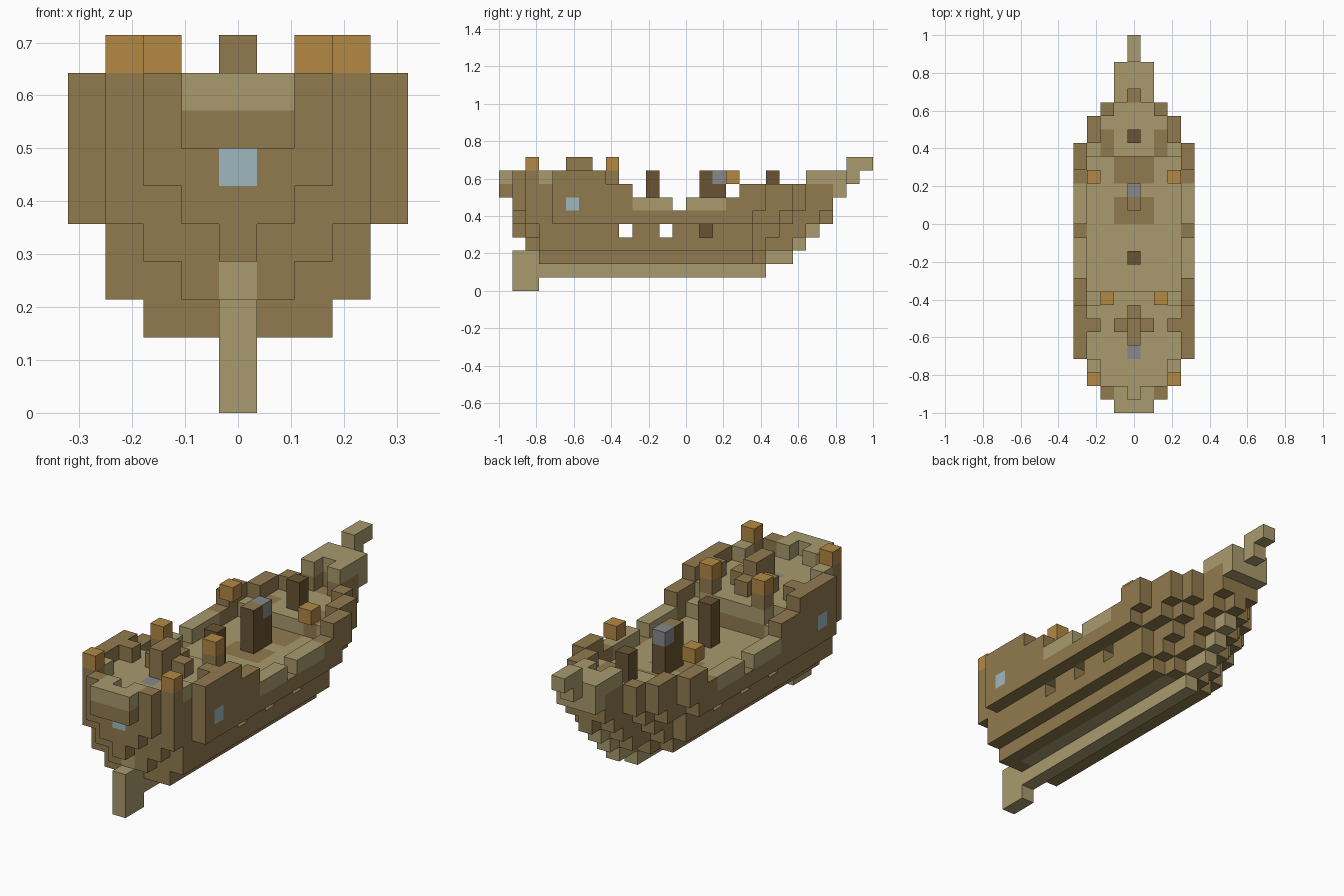
import bpy, bmesh
from mathutils import Vector

cube = bpy.data.objects.get("Cube")
if cube:
    bpy.data.objects.remove(cube, do_unlink=True)

UNIT = 1 / 14
COLOURS = {
    "pale_wood": "a99b6d", "brown_wood": "917a4e", "dark_wood": "685433",
    "lantern_orange": "b28844", "metal_grey": "87898a", "window_blue": "9fb8bf",
}


def linear(code):
    values = [int(code[i:i + 2], 16) / 255 for i in (0, 2, 4)]
    return [((v + 0.055) / 1.055) ** 2.4 for v in values] + [1]


materials = {}
for name, code in COLOURS.items():
    mat = bpy.data.materials.new(name)
    mat.use_nodes = True
    mat.diffuse_color = linear(code)
    mat.node_tree.nodes["Principled BSDF"].inputs["Base Color"].default_value = linear(code)
    materials[name] = mat
PALE, BROWN, DARK, ORANGE, GREY, BLUE = COLOURS

# block position -> (part, colour); later fills replace earlier ones
blocks = {}


def fill(part, colour, xs, ys, zs):
    """Fill inclusive ranges, mirrored left to right; no part carves."""
    for x in range(xs[0], xs[1] + 1):
        for y in range(ys[0], ys[1] + 1):
            for z in range(zs[0], zs[1] + 1):
                for cell in ((x, y, z), (-x, y, z)):
                    if part:
                        blocks[cell] = (part, colour)
                    else:
                        blocks.pop(cell, None)


def one(part, colour, x, y, z):
    fill(part, colour, (x, x), (y, y), (z, z))


# Hull: for each level, the stern and bow end of each column from the middle out
HULL = {
    2: [(3, 19), (3, 19), (3, 18)],
    3: [(2, 21), (2, 21), (3, 19), (3, 18)],
    4: [(1, 22), (2, 22), (2, 20), (3, 18)],
    5: [(1, 24), (1, 23), (2, 21), (2, 20), (4, 18)],
}
for z, columns in HULL.items():
    for x, span in enumerate(columns):
        fill("hull", BROWN, (x, x), span, (z, z))
fill("hull", PALE, (1, 1), (4, 18), (2, 2))

# Keel, rudder and stem
fill("keel", PALE, (0, 0), (1, 19), (1, 1))
fill("rudder", PALE, (0, 0), (1, 2), (0, 2))
one("rudder", PALE, 0, 2, 3)
for z, end in ((2, 21), (3, 22), (4, 23)):
    fill("stem", PALE, (0, 0), (20, end), (z, z))

# Main deck with hatches
fill("main_deck", PALE, (0, 3), (9, 18), (5, 5))
fill("hatches", BROWN, (0, 1), (14, 15), (5, 5))
fill("hatches", BROWN, (0, 1), (17, 18), (5, 5))

# Oar ports
for y in (9, 12, 15):
    fill(None, None, (0, 3), (y, y), (4, 4))

# Aft cabin and aft deck
fill("aft_cabin", BROWN, (0, 2), (1, 8), (6, 7))
fill("aft_cabin", BROWN, (3, 3), (2, 7), (6, 7))
fill("aft_cabin", BROWN, (4, 4), (4, 9), (6, 7))
fill("aft_cabin", BROWN, (4, 4), (4, 7), (8, 8))
fill("aft_deck", PALE, (0, 2), (2, 8), (7, 7))
fill("aft_deck", PALE, (3, 3), (4, 7), (7, 7))
fill("aft_deck", PALE, (0, 1), (1, 1), (7, 7))
one("aft_steps", PALE, 3, 8, 6)
one("deck_plate", GREY, 0, 4, 7)

# Stern balcony and aft rails
fill("stern_balcony", BROWN, (0, 1), (0, 0), (7, 7))
fill("stern_rail", PALE, (0, 1), (0, 0), (8, 8))
one("stern_rail", PALE, 1, 1, 8)
one("stern_rail", BROWN, 2, 1, 8)
one("stern_rail", BROWN, 3, 2, 8)
one("stern_rail", PALE, 3, 3, 8)
one("aft_blocks", BROWN, 3, 6, 8)

# Windows
one("stern_window", BLUE, 0, 1, 6)
one("side_windows", BLUE, 4, 5, 6)

# Helm
fill("helm", BROWN, (0, 0), (5, 7), (8, 8))
one("helm", BROWN, 1, 6, 8)
fill("helm", BROWN, (0, 0), (5, 6), (9, 9))

# Waist rails
fill("waist_rail", PALE, (4, 4), (10, 12), (6, 6))
fill("waist_rail", PALE, (4, 4), (14, 16), (6, 6))

# Foredeck and bow walls
for x, (start, end) in enumerate([(23, 24), (23, 24), (22, 22), (20, 21), (18, 19)]):
    fill("bow_wall", BROWN, (x, x), (start, end), (6, 7))
one("bow_wall", BROWN, 4, 17, 6)
one(None, None, 0, 23, 7)
for x, end in enumerate((22, 22, 21, 19)):
    fill("foredeck", PALE, (x, x), (19, end), (6, 6))
fill("foredeck", BROWN, (2, 2), (19, 20), (6, 6))

# Bow head and bowsprit
fill("bow_head", PALE, (0, 1), (25, 25), (7, 8))
fill("bow_head", PALE, (1, 1), (23, 24), (8, 8))
one("bow_head", PALE, 0, 24, 8)
one("bowsprit", PALE, 0, 26, 8)
fill("bowsprit", PALE, (0, 0), (26, 27), (9, 9))

# Masts
fill("aft_mast", DARK, (0, 0), (11, 11), (6, 8))
fill("main_mast", DARK, (0, 0), (15, 16), (6, 8))
one("main_mast", DARK, 0, 15, 4)
one("main_mast_cap", GREY, 0, 16, 8)
fill("fore_mast", DARK, (0, 0), (20, 20), (7, 8))

# Lanterns
one("aft_lantern_posts", BROWN, 2, 8, 8)
one("stern_lanterns", ORANGE, 3, 2, 9)
one("aft_lanterns", ORANGE, 2, 8, 9)
one("fore_lanterns", ORANGE, 3, 17, 8)


def build(part):
    """Make one object from the outer faces of a part's blocks."""
    bm = bmesh.new()
    mesh = bpy.data.meshes.new(part)
    own = {c: v[1] for c, v in blocks.items() if v[0] == part}
    names = sorted(set(own.values()))
    for name in names:
        mesh.materials.append(materials[name])
    corners = {}

    def vert(p):
        key = tuple(round(v * 2) for v in p)
        if key not in corners:
            corners[key] = bm.verts.new(p * UNIT)
        return corners[key]

    for cell, colour in own.items():
        centre = Vector((cell[0], cell[1] - 13.5, cell[2] + 0.5))
        for axis in range(3):
            for sign in (-1, 1):
                normal = Vector((0, 0, 0))
                normal[axis] = sign
                if tuple(c + int(n) for c, n in zip(cell, normal)) in blocks:
                    continue
                u = Vector((0, 0, 0))
                u[(axis + 1) % 3] = 0.5
                w = normal.cross(u)
                mid = centre + normal / 2
                face = bm.faces.new([vert(mid + d) for d in (u + w, w - u, -u - w, u - w)])
                face.material_index = names.index(colour)
                # The main mast has a lighter front top
                if part == "main_mast" and cell[1] == 15 and axis == 2 and sign > 0:
                    if BROWN not in mesh.materials:
                        mesh.materials.append(materials[BROWN])
                    face.material_index = len(mesh.materials) - 1
    bm.to_mesh(mesh)
    bm.free()
    bpy.context.collection.objects.link(bpy.data.objects.new(part, mesh))


for part in sorted({v[0] for v in blocks.values()}):
    build(part)
